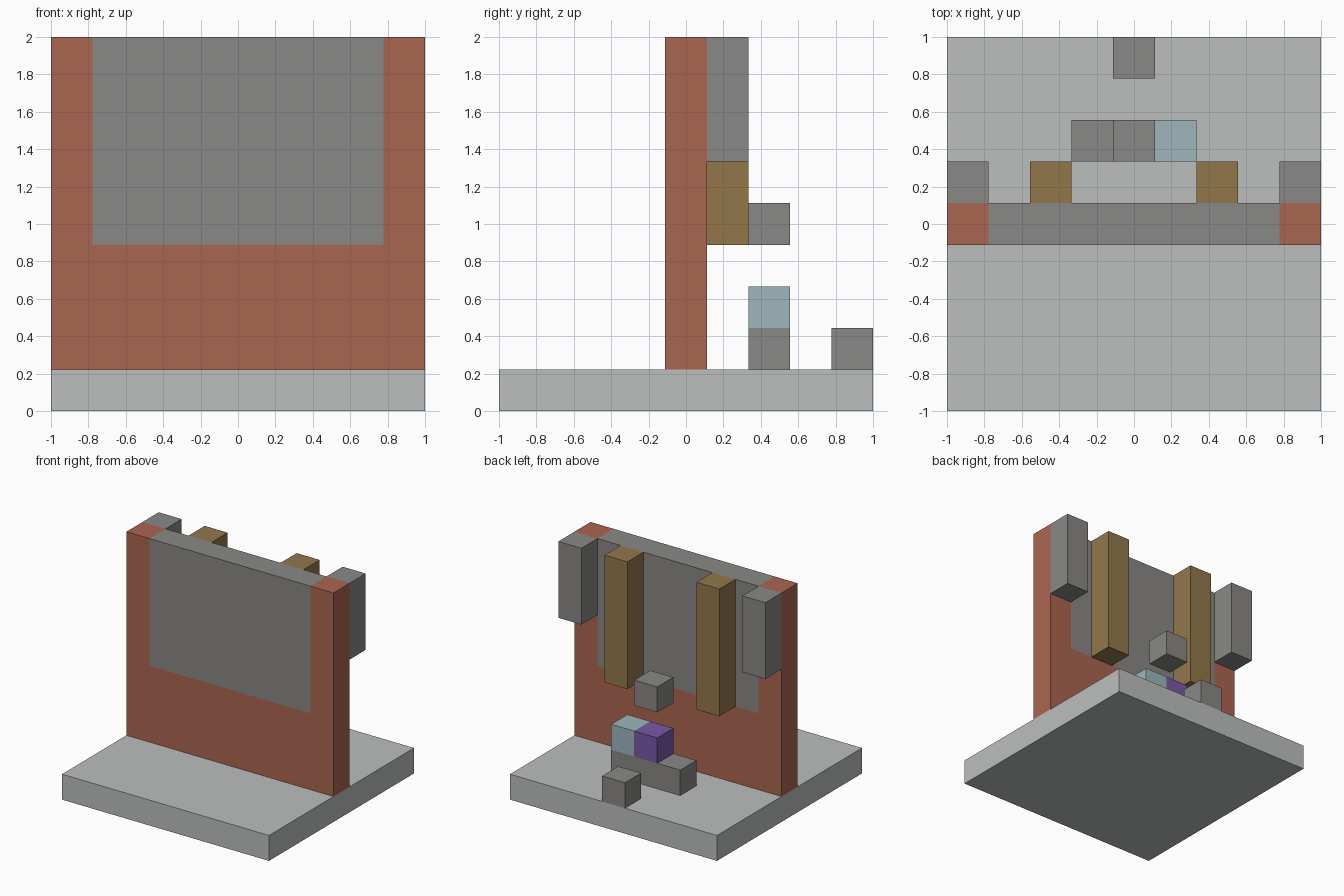
import bpy
import bmesh

if "Cube" in bpy.data.objects:
    bpy.data.objects.remove(bpy.data.objects["Cube"], do_unlink=True)

U = 2 / 9  # one block: the model fills a grid of nine blocks


def linear(c):
    c /= 255
    return c / 12.92 if c <= 0.04045 else ((c + 0.055) / 1.055) ** 2.4


def material(name, r, g, b):
    m = bpy.data.materials.new(name)
    m.use_nodes = True
    colour = (linear(r), linear(g), linear(b), 1)
    m.diffuse_color = colour
    m.node_tree.nodes["Principled BSDF"].inputs["Base Color"].default_value = colour
    return m


pale = material("pale stone", 187, 191, 190)
grey = material("grey stone", 137, 136, 134)
brick = material("brick red", 170, 102, 80)
wood = material("brown wood", 146, 119, 75)
blue = material("light blue", 157, 182, 190)
purple = material("purple", 120, 88, 167)


def prism(name, outline, y0, y1, mat):
    """Extrude an x-z outline, in blocks, from y0 to y1."""
    bm = bmesh.new()
    face = bm.faces.new([bm.verts.new(((x - 4.5) * U, (y0 - 4.5) * U, z * U))
                         for x, z in outline])
    new = bmesh.ops.extrude_face_region(bm, geom=[face])["geom"]
    bmesh.ops.translate(bm, vec=(0, (y1 - y0) * U, 0),
                        verts=[v for v in new if isinstance(v, bmesh.types.BMVert)])
    bmesh.ops.recalc_face_normals(bm, faces=bm.faces)
    mesh = bpy.data.meshes.new(name)
    bm.to_mesh(mesh)
    bm.free()
    mesh.materials.append(mat)
    bpy.context.collection.objects.link(bpy.data.objects.new(name, mesh))


def block(name, low, high, mat):
    (x0, y0, z0), (x1, y1, z1) = low, high
    prism(name, [(x0, z0), (x1, z0), (x1, z1), (x0, z1)], y0, y1, mat)


# Floor slab
block("base", (0, 0, 0), (9, 9, 1), pale)

# Upright wall: U-shaped brick frame around a stone panel
prism("wall_frame", [(0, 1), (9, 1), (9, 9), (8, 9), (8, 4), (1, 4), (1, 9), (0, 9)],
      4, 5, brick)
block("wall_panel", (1, 4, 4), (8, 5, 9), grey)

# Hanging columns behind the wall, mirrored left and right
for side, outer, inner in (("right", 0, 2), ("left", 8, 6)):
    block(side + "_stone_column", (outer, 5, 6), (outer + 1, 6, 9), grey)
    block(side + "_wood_column", (inner, 5, 4), (inner + 1, 6, 9), wood)

# Small blocks at the back
block("step", (3, 6, 1), (6, 7, 2), grey)
block("purple_block", (4, 6, 2), (5, 7, 3), purple)
block("blue_block", (5, 6, 2), (6, 7, 3), blue)
block("floating_block", (4, 6, 4), (5, 7, 5), grey)
block("rear_block", (4, 8, 1), (5, 9, 2), grey)
